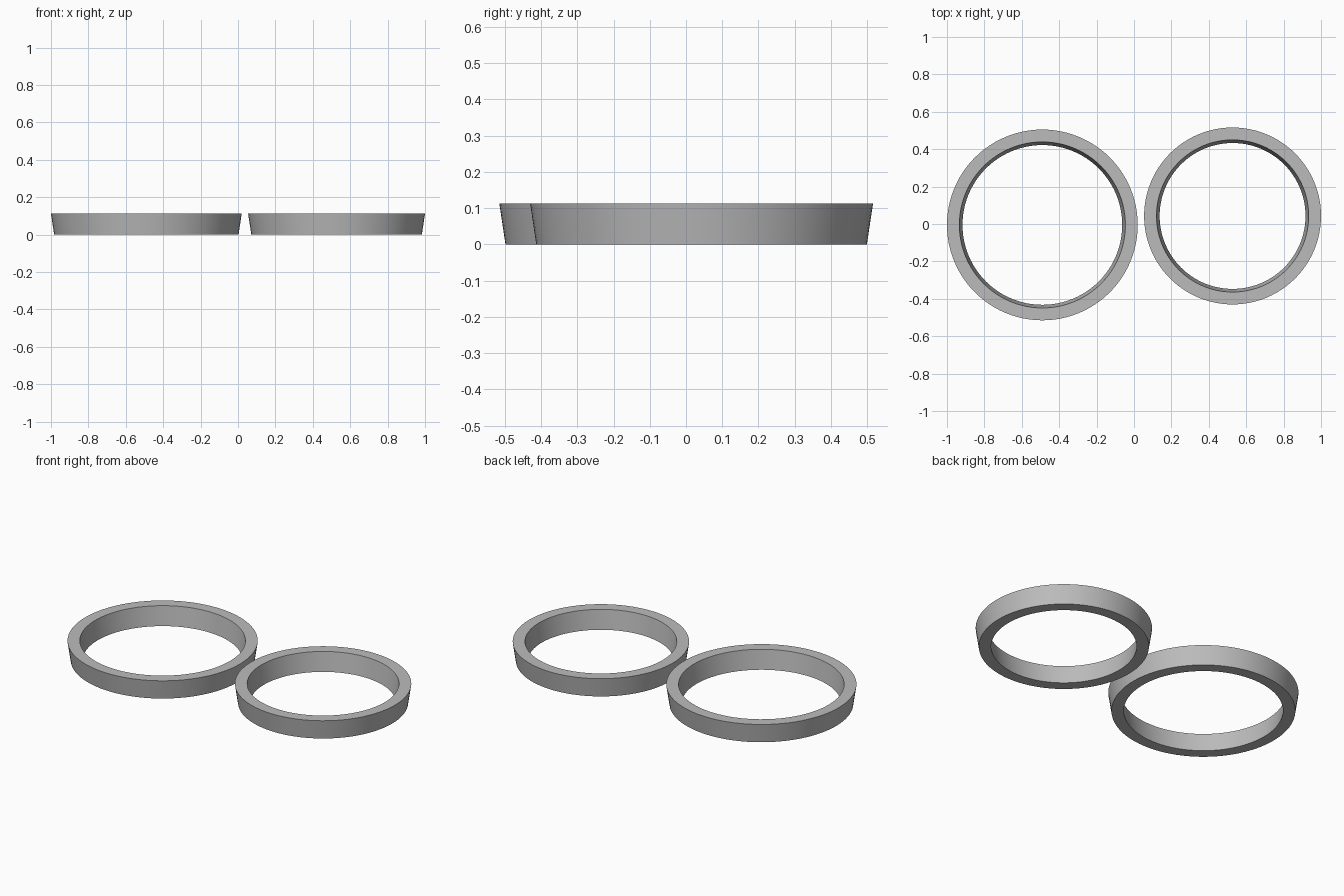
import bpy, bmesh, math

if "Cube" in bpy.data.objects:
    bpy.data.objects.remove(bpy.data.objects["Cube"], do_unlink=True)

HEIGHT = 0.113
TAPER = 0.017     # how far the walls lean in towards the base
WALL = 0.066
SEGMENTS = 96

grey = bpy.data.materials.new("plain grey")
grey.use_nodes = True
colour = (0.5, 0.5, 0.5, 1)
grey.diffuse_color = colour
grey.node_tree.nodes["Principled BSDF"].inputs["Base Color"].default_value = colour


def tapered_ring(name, x, y, radius):
    """Spin a slanted wall section round the vertical axis."""
    inner = radius - WALL
    profile = [(radius - TAPER, 0), (radius, HEIGHT),
               (inner, HEIGHT), (inner - TAPER, 0)]
    bm = bmesh.new()
    loops = []
    for r, z in profile:
        loops.append([bm.verts.new((r * math.cos(a), r * math.sin(a), z))
                      for a in (math.tau * i / SEGMENTS for i in range(SEGMENTS))])
    for k, low in enumerate(loops):
        high = loops[(k + 1) % len(loops)]
        for i in range(SEGMENTS):
            j = (i + 1) % SEGMENTS
            bm.faces.new((low[i], low[j], high[j], high[i]))
    bmesh.ops.recalc_face_normals(bm, faces=bm.faces)
    mesh = bpy.data.meshes.new(name)
    bm.to_mesh(mesh)
    bm.free()
    mesh.materials.append(grey)
    ring = bpy.data.objects.new(name, mesh)
    ring.location = (x, y, 0)
    bpy.context.collection.objects.link(ring)
    # Smooth walls with crisp rims
    bpy.ops.object.select_all(action='DESELECT')
    ring.select_set(True)
    bpy.context.view_layer.objects.active = ring
    bpy.ops.object.shade_smooth_by_angle(angle=math.radians(30))


tapered_ring("large_ring", -0.49, -0.005, 0.51)
tapered_ring("small_ring", 0.527, 0.043, 0.473)
